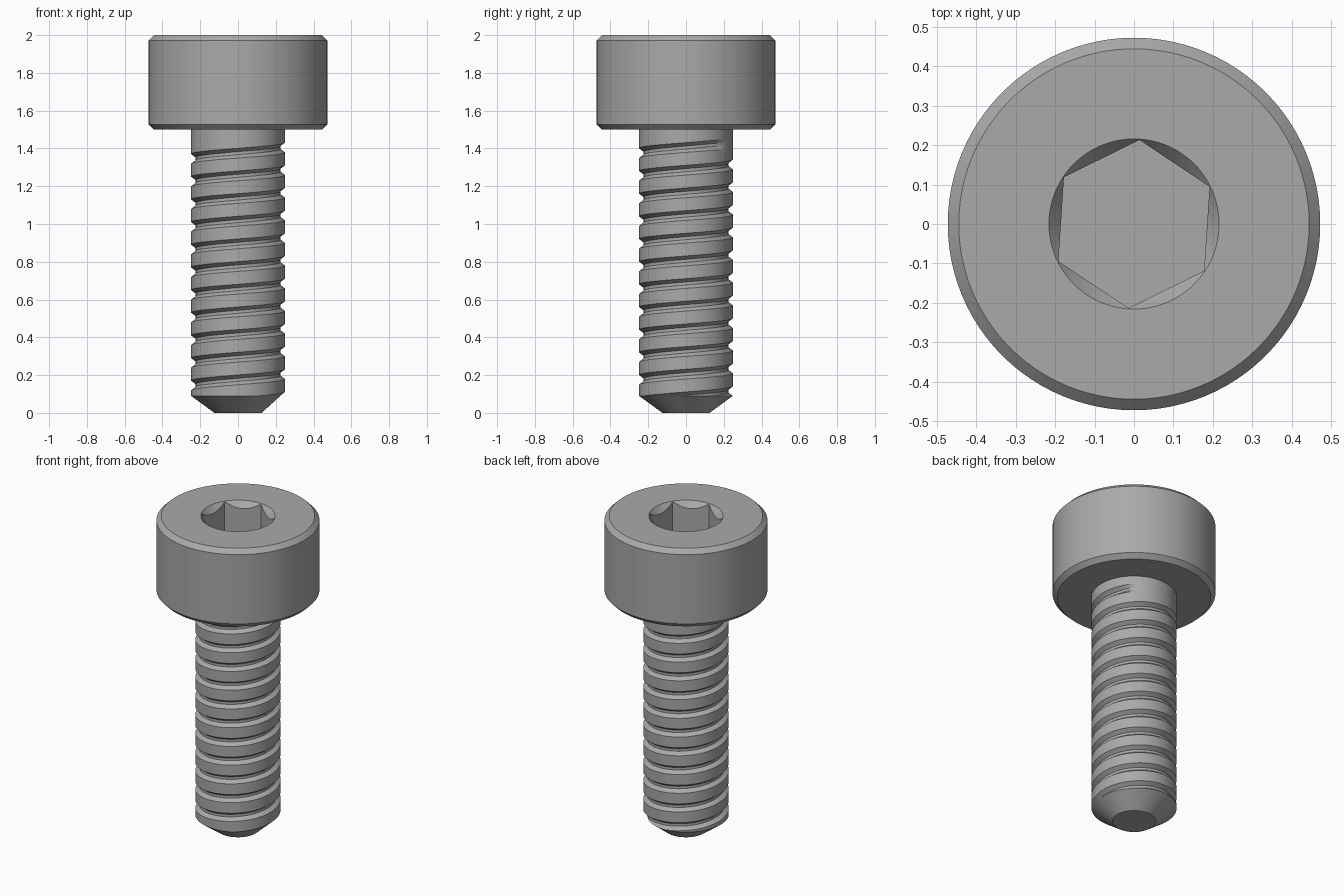
import bpy, bmesh, math

cube = bpy.data.objects.get("Cube")
if cube:
    bpy.data.objects.remove(cube, do_unlink=True)

N = 96                    # columns around the axis
TAU = 2 * math.pi

steel = bpy.data.materials.new("grey steel")
steel.use_nodes = True
GREY = (0.4, 0.4, 0.4, 1)
steel.diffuse_color = GREY
steel.node_tree.nodes["Principled BSDF"].inputs["Base Color"].default_value = GREY


def polar(r, angle, z):
    return (r * math.cos(angle), r * math.sin(angle), z)


def finish(name, bm):
    bmesh.ops.remove_doubles(bm, verts=bm.verts, dist=1e-5)
    bmesh.ops.dissolve_degenerate(bm, edges=bm.edges, dist=1e-5)
    bmesh.ops.recalc_face_normals(bm, faces=bm.faces)
    mesh = bpy.data.meshes.new(name)
    bm.to_mesh(mesh)
    bm.free()
    obj = bpy.data.objects.new(name, mesh)
    bpy.context.collection.objects.link(obj)
    mesh.materials.append(steel)
    bpy.ops.object.select_all(action='DESELECT')
    obj.select_set(True)
    bpy.context.view_layer.objects.active = obj
    bpy.ops.object.shade_smooth_by_angle(angle=math.radians(20))
    return obj


def bridge(bm, a, b):
    for j in range(N):
        k = (j + 1) % N
        bm.faces.new((a[j], a[k], b[k], b[j]))


# Head: turned cylinder with chamfers and a countersunk hex socket
R_HEAD, CHAMFER, Z_HEAD, Z_TOP = 0.473, 0.028, 1.5, 2.0
R_HEX, R_SINK, Z_SOCKET = 0.214, 0.216, 1.75
TURN = math.radians(26.25)


def hex_radius(angle):
    local = angle % (TAU / 6) - TAU / 12
    return R_HEX * math.cos(TAU / 12) / math.cos(local)


bm = bmesh.new()
angles = [TURN + TAU * j / N for j in range(N)]
profile = [(R_HEAD - CHAMFER, Z_HEAD), (R_HEAD, Z_HEAD + CHAMFER),
           (R_HEAD, Z_TOP - CHAMFER), (R_HEAD - CHAMFER, Z_TOP), (R_SINK, Z_TOP)]
rings = [[bm.verts.new(polar(r, a, z)) for a in angles] for r, z in profile]
hexes = [hex_radius(a - TURN) for a in angles]
rings.append([bm.verts.new(polar(r, a, Z_TOP - 1.3 * (R_SINK - r))) for r, a in zip(hexes, angles)])
rings.append([bm.verts.new(polar(r, a, Z_SOCKET)) for r, a in zip(hexes, angles)])
for lower, upper in zip(rings, rings[1:]):
    bridge(bm, lower, upper)
bm.faces.new(rings[0])
bm.faces.new(rings[-1])
finish("socket_head", bm)

# Shank: one helical strip whose profile is a crest and a groove
R_SHANK, DEPTH, PITCH = 0.248, 0.024, 0.12
Z_CONE, R_TIP, Z_RUNOUT = 0.09, 0.125, 1.425
OPEN, ROOT = 0.026, 0.008          # half widths of groove mouth and root
OFFSETS = [-OPEN, -ROOT, ROOT, OPEN, PITCH - OPEN]
Z_START = 1.405 - 13 * PITCH       # groove centre at angle zero


def groove_depth(dz, centre):
    fade = min(1, max(0, (Z_RUNOUT - centre) / 0.01))
    return DEPTH * fade * min(1, max(0, (OPEN - abs(dz)) / (OPEN - ROOT)))


bm = bmesh.new()
previous = None
for s in range(16 * N + 1):
    centre = Z_START + PITCH * s / N
    angle = TAU * s / N
    row = []
    for off in OFFSETS:
        z = min(Z_HEAD, max(Z_CONE, centre + off))
        r = R_SHANK - groove_depth(z - centre, centre)
        row.append(bm.verts.new(polar(r, angle, z)))
    if previous:
        for p in range(len(OFFSETS) - 1):
            quad = (previous[p], row[p], row[p + 1], previous[p + 1])
            if max(v.co.z for v in quad) - min(v.co.z for v in quad) > 1e-5:
                bm.faces.new(quad)
    previous = row
bmesh.ops.delete(bm, geom=[v for v in bm.verts if not v.link_faces], context='VERTS')
finish("threaded_shank", bm)

# Tip: cone that follows the groove where it runs out
bm = bmesh.new()
wide, narrow = [], []
for j in range(N):
    angle = TAU * j / N
    first = Z_START + PITCH * j / N
    depth = max(groove_depth(Z_CONE - first - PITCH * k, 0) for k in range(-2, 3))
    wide.append(bm.verts.new(polar(R_SHANK - depth, angle, Z_CONE)))
    narrow.append(bm.verts.new(polar(R_TIP, angle, 0)))
bridge(bm, wide, narrow)
bm.faces.new(narrow)
finish("cone_tip", bm)
